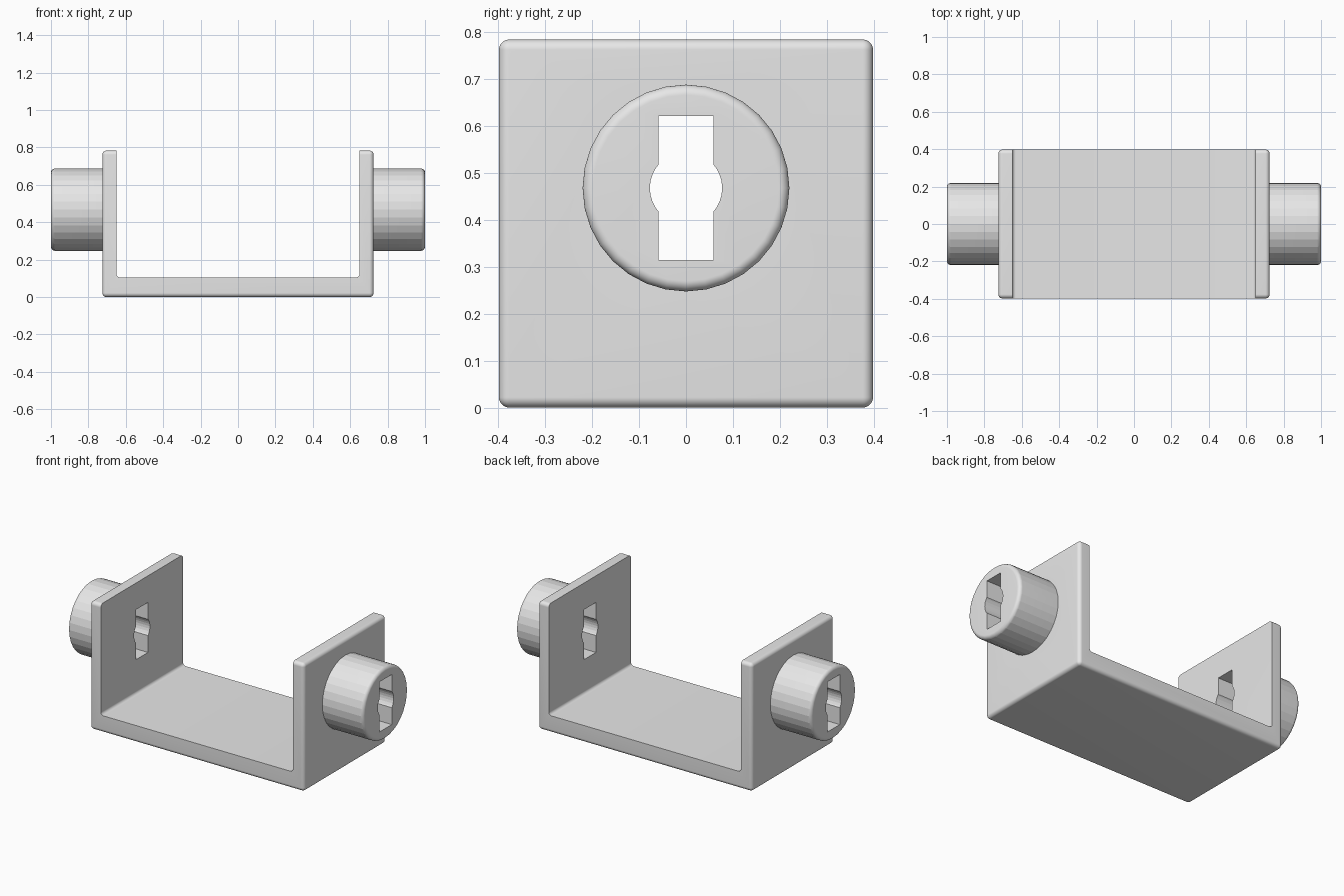
import bpy
import math

cube = bpy.data.objects.get("Cube")
if cube:
    bpy.data.objects.remove(cube, do_unlink=True)

WIDTH, DEPTH, HEIGHT = 1.45, 0.796, 0.783   # outside of the bracket
INNER, FLOOR = 0.65, 0.105                  # inner half width, floor thickness
AXIS, RADIUS = 0.467, 0.22                  # boss centre height and radius
ROUND, STEPS = 0.022, 10

grey = bpy.data.materials.new("plain_grey")
grey.diffuse_color = (0.8, 0.8, 0.8, 1)
grey.use_nodes = True
grey.node_tree.nodes["Principled BSDF"].inputs["Base Color"].default_value = (0.8, 0.8, 0.8, 1)


def activate(obj):
    bpy.ops.object.select_all(action="DESELECT")
    obj.select_set(True)
    bpy.context.view_layer.objects.active = obj


def box(name, size, z):
    bpy.ops.mesh.primitive_cube_add(size=1, location=(0, 0, z))
    obj = bpy.context.object
    obj.name = name
    obj.scale = size
    bpy.ops.object.transform_apply(location=True, rotation=True, scale=True)
    obj.data.materials.append(grey)
    return obj


def rod(name, radius, length):
    bpy.ops.mesh.primitive_cylinder_add(vertices=32, radius=radius, depth=length,
                                        location=(0, 0, AXIS), rotation=(0, math.pi / 2, 0))
    obj = bpy.context.object
    obj.name = name
    bpy.ops.object.transform_apply(location=True, rotation=True, scale=True)
    obj.data.materials.append(grey)
    return obj


def soften(obj, width):
    activate(obj)
    mod = obj.modifiers.new("rounding", "BEVEL")
    mod.width, mod.segments = width, STEPS
    mod.limit_method, mod.angle_limit = "ANGLE", math.radians(40)
    bpy.ops.object.modifier_apply(modifier=mod.name)


def combine(obj, other, operation):
    activate(obj)
    mod = obj.modifiers.new("combine", "BOOLEAN")
    mod.operation, mod.solver, mod.object = operation, "EXACT", other
    bpy.ops.object.modifier_apply(modifier=mod.name)
    bpy.data.objects.remove(other, do_unlink=True)


# Rounded block with a boss running out of each side
bracket = box("bracket_with_bosses", (WIDTH, DEPTH, HEIGHT), HEIGHT / 2)
soften(bracket, ROUND)
bosses = rod("bosses", RADIUS, 2)
soften(bosses, ROUND)
combine(bracket, bosses, "UNION")

# Open channel with small fillets along the floor
channel = box("channel_cutter", (2 * INNER, 2, 2), FLOOR + 1)
soften(channel, 0.018)
combine(bracket, channel, "DIFFERENCE")

# Keyed hole through both walls and bosses
key = box("key_cutter", (3, 0.117, 0.306), AXIS)
combine(key, rod("pin_cutter", 0.077, 3), "UNION")
combine(bracket, key, "DIFFERENCE")

# Flat facets stay crisp, rounded edges read smooth
activate(bracket)
bpy.ops.object.shade_smooth_by_angle(angle=math.radians(10))
